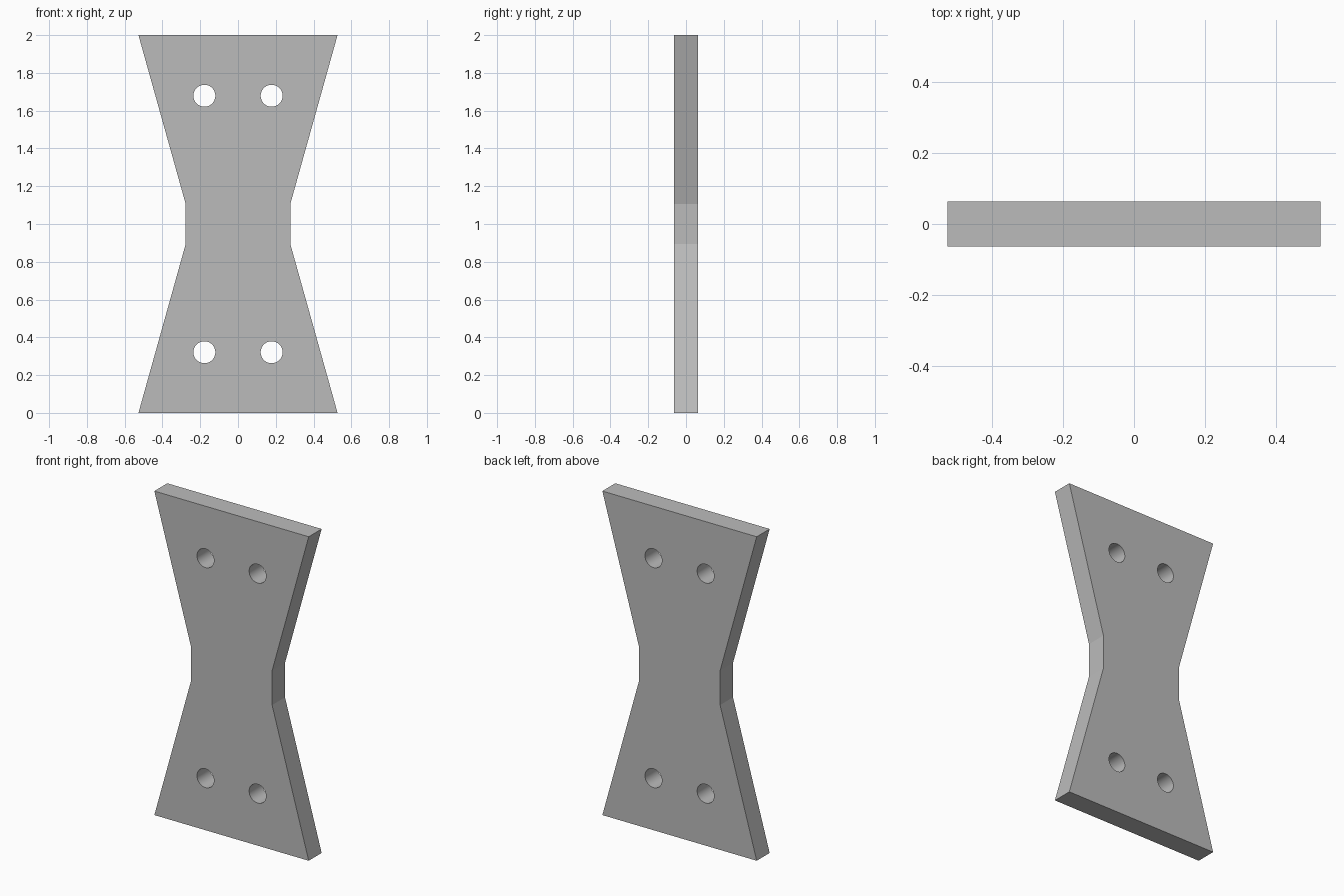
import bpy
import bmesh
from math import radians

cube = bpy.data.objects.get("Cube")
if cube:
    bpy.data.objects.remove(cube, do_unlink=True)

HALF_DEPTH = 0.063
MID_Z = 1.0
HOLE_X, HOLE_Z, HOLE_RADIUS = 0.178, 0.679, 0.058

grey = bpy.data.materials.new("plain grey")
grey.use_nodes = True
colour = (0.5, 0.5, 0.5, 1)
grey.diffuse_color = colour
grey.node_tree.nodes["Principled BSDF"].inputs["Base Color"].default_value = colour

# Plate: waisted outline, mirrored across x and extruded through its depth
right_edge = [(0.527, 0), (0.277, 0.894), (0.277, 1.106), (0.527, 2)]
outline = right_edge + [(-x, z) for x, z in reversed(right_edge)]
bm = bmesh.new()
face = bm.faces.new([bm.verts.new((x, -HALF_DEPTH, z)) for x, z in outline])
extruded = bmesh.ops.extrude_face_region(bm, geom=[face])["geom"]
back = [v for v in extruded if isinstance(v, bmesh.types.BMVert)]
bmesh.ops.translate(bm, verts=back, vec=(0, 2 * HALF_DEPTH, 0))
bmesh.ops.recalc_face_normals(bm, faces=bm.faces)
mesh = bpy.data.meshes.new("plate")
bm.to_mesh(mesh)
bm.free()
mesh.materials.append(grey)
plate = bpy.data.objects.new("plate", mesh)
bpy.context.collection.objects.link(plate)
bpy.context.view_layer.objects.active = plate

# Four round through holes
for sx in (-1, 1):
    for sz in (-1, 1):
        bpy.ops.mesh.primitive_cylinder_add(
            vertices=48, radius=HOLE_RADIUS, depth=0.4,
            location=(sx * HOLE_X, 0, MID_Z + sz * HOLE_Z),
            rotation=(radians(90), 0, 0))
        cutter = bpy.context.object
        cutter.name = "hole_cutter"
        cutter.hide_render = True
        cutter.data.materials.append(grey)
        cut = plate.modifiers.new("hole", 'BOOLEAN')
        cut.operation = 'DIFFERENCE'
        cut.solver = 'EXACT'
        cut.object = cutter
        bpy.context.view_layer.objects.active = plate
        bpy.ops.object.modifier_apply(modifier=cut.name)
        bpy.data.objects.remove(cutter, do_unlink=True)

# Smooth hole walls, crisp plate edges
bpy.ops.object.select_all(action='DESELECT')
plate.select_set(True)
bpy.context.view_layer.objects.active = plate
bpy.ops.object.shade_smooth_by_angle(angle=radians(12))
